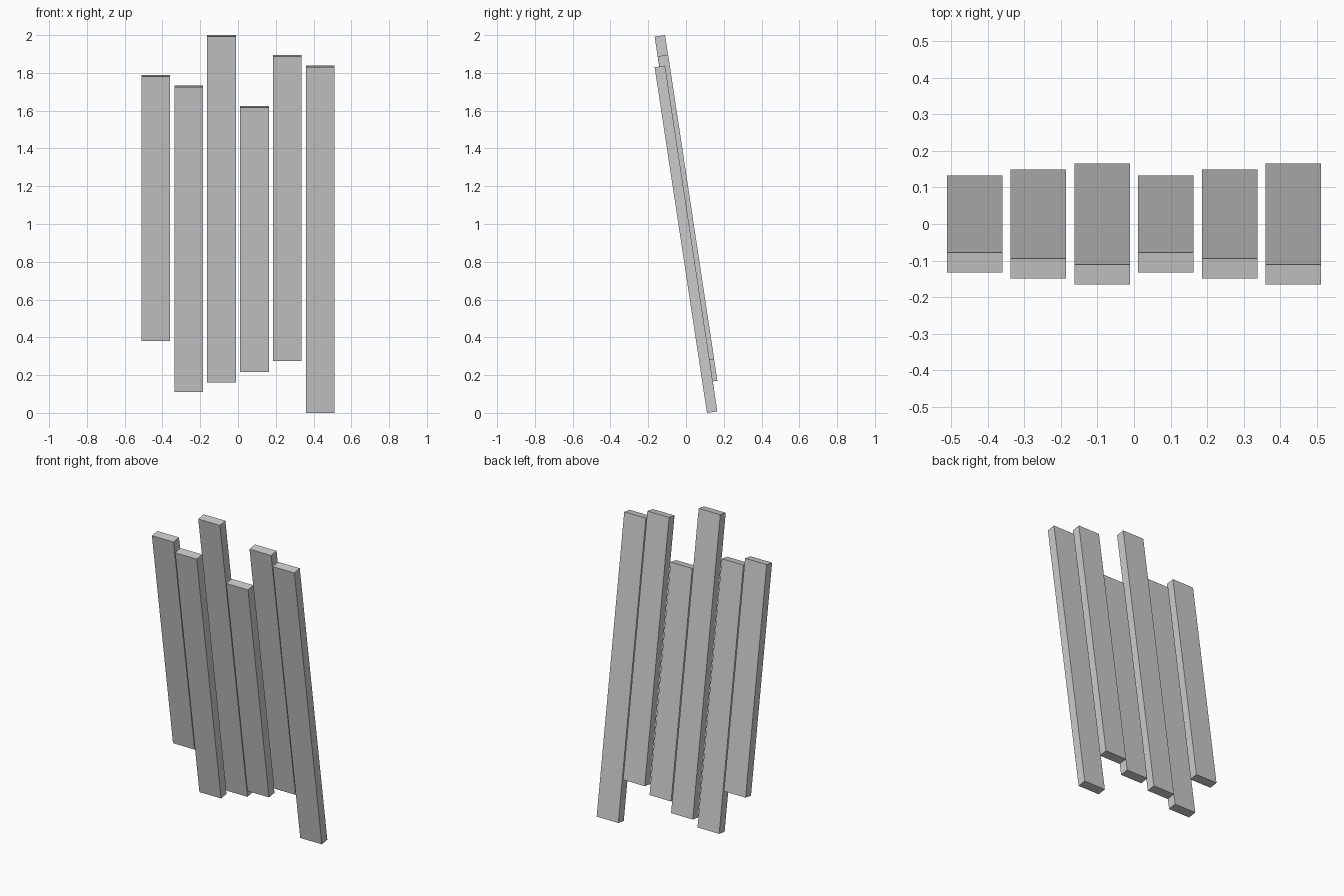
import bpy
import math

# Remove the default cube only
default = bpy.data.objects.get("Cube")
if default:
    bpy.data.objects.remove(default, do_unlink=True)

# Single plain grey
grey = bpy.data.materials.new("plain grey")
grey.use_nodes = True
colour = (0.6, 0.6, 0.6, 1.0)
grey.diffuse_color = colour
grey.node_tree.nodes["Principled BSDF"].inputs["Base Color"].default_value = colour

WIDTH, THICKNESS = 0.152, 0.0556
PITCH = 0.1743                # spacing between plank centres
LEAN = math.radians(8.6)      # tops lean towards the front
SHORT, MEDIUM, LONG = 1.415, 1.632, 1.851


def plank(name, x, z, length):
    """A flat board, leaning forward about its middle."""
    bpy.ops.mesh.primitive_cube_add(size=1, location=(x, 0, z), rotation=(LEAN, 0, 0))
    board = bpy.context.object
    board.name = name
    board.scale = (WIDTH, THICKNESS, length)
    bpy.ops.object.transform_apply(location=False, rotation=False, scale=True)
    board.data.materials.append(grey)


# Row of staggered planks: (length, height of the middle)
row = [(SHORT, 1.085), (MEDIUM, 0.922), (LONG, 1.081),
       (SHORT, 0.921), (MEDIUM, 1.085), (LONG, 0.919)]
for i, (length, middle) in enumerate(row):
    plank(f"plank_{i + 1}", (i - (len(row) - 1) / 2) * PITCH, middle, length)
